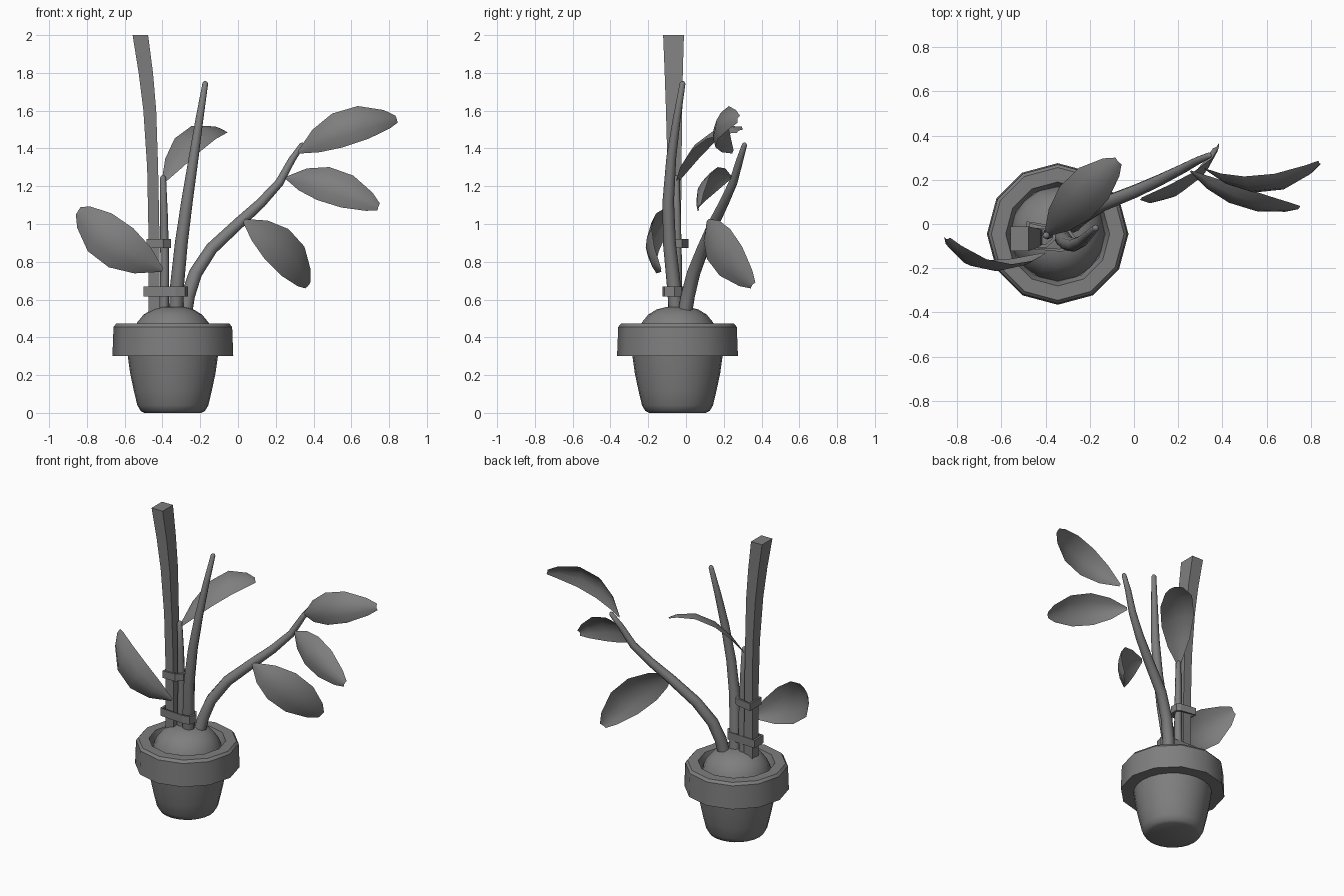
import bpy, bmesh, math
from mathutils import Vector

cube = bpy.data.objects.get("Cube")
if cube:
    bpy.data.objects.remove(cube, do_unlink=True)

GREY = (0.21, 0.21, 0.21, 1)
mat = bpy.data.materials.new("plain grey")
mat.use_nodes = True
mat.diffuse_color = GREY
mat.node_tree.nodes["Principled BSDF"].inputs["Base Color"].default_value = GREY

POT = Vector((-0.345, -0.045, 0))


def finish(name, bm, angle):
    """Turn a bmesh into an object with smooth shading below the given angle."""
    bmesh.ops.recalc_face_normals(bm, faces=bm.faces)
    mesh = bpy.data.meshes.new(name)
    bm.to_mesh(mesh)
    bm.free()
    mesh.materials.append(mat)
    ob = bpy.data.objects.new(name, mesh)
    bpy.context.collection.objects.link(ob)
    if angle:
        bpy.ops.object.select_all(action='DESELECT')
        ob.select_set(True)
        bpy.context.view_layer.objects.active = ob
        bpy.ops.object.shade_smooth_by_angle(angle=math.radians(angle))


def loft(bm, rings, closed=True, caps=False):
    """Bridge successive rings of points with quads."""
    rows = [[bm.verts.new(p) for p in ring] for ring in rings]
    n = len(rows[0])
    for a, b in zip(rows, rows[1:]):
        for i in range(n if closed else n - 1):
            j = (i + 1) % n
            bm.faces.new((a[i], a[j], b[j], b[i]))
    if caps:
        bm.faces.new(rows[0])
        bm.faces.new(rows[-1])


def lathe(name, profile, sides, angle):
    bm = bmesh.new()
    turn = [math.tau * i / sides for i in range(sides)]
    loft(bm, [[POT + Vector((r * math.cos(t), r * math.sin(t), z)) for t in turn]
              for r, z in profile], caps=True)
    finish(name, bm, angle)


def stem(name, path, radii, sides=8):
    """Round tube along a path, tapering faster towards its tip."""
    bm = bmesh.new()
    pts = [Vector(p) for p in path]
    last = len(pts) - 1
    rings = []
    for i, p in enumerate(pts):
        d = (pts[min(i + 1, last)] - pts[max(i - 1, 0)]).normalized()
        u = d.cross(Vector((0, 1, 0))).normalized()
        v = d.cross(u)
        r = radii[0] + (radii[1] - radii[0]) * (i / last) ** 1.6
        rings.append([p + r * (u * math.cos(math.tau * k / sides) + v * math.sin(math.tau * k / sides))
                      for k in range(sides)])
    # small rounded tip
    tip = pts[-1] + d * radii[1] * 0.7
    rings.append([tip + (q - pts[-1]) * 0.5 for q in rings[-1]])
    loft(bm, rings, caps=True)
    finish(name, bm, 60)


def leaf(name, base, mid, tip, half, cup=0.04):
    """Thin arched sheet; half points to the edge, the midrib bulges up and forward."""
    a, m, c, half = map(Vector, (base, mid, tip, half))
    b = 2 * m - (a + c) / 2
    rib = half.cross(c - a).normalized() * cup
    if rib.dot(Vector((0, -1, 1))) < 0:
        rib.negate()
    widths = ((0, .08), (.18, .66), (.4, .99), (.66, .96), (.9, .54), (1, .2))
    bm = bmesh.new()
    rings = []
    for t, w in widths:
        p = a * (1 - t) ** 2 + b * 2 * t * (1 - t) + c * t * t
        rings.append([p + w * (half * s + rib * (1 - s * s)) for s in (-1, -.5, 0, .5, 1)])
    loft(bm, rings, closed=False)
    finish(name, bm, 60)


def band(name, outline, z0, z1, wall=0.015):
    """Flat tie wrapped round the stems."""
    mid = sum((Vector(p) for p in outline), Vector((0, 0))) / len(outline)
    inner = [Vector(p) + (mid - Vector(p)).normalized() * wall for p in outline]
    levels = ((inner, z0), (outline, z0), (outline, z1), (inner, z1), (inner, z0))
    bm = bmesh.new()
    loft(bm, [[(p[0], p[1], z) for p in ring] for ring, z in levels])
    bmesh.ops.remove_doubles(bm, verts=bm.verts, dist=1e-5)
    finish(name, bm, 0)


# Pot, rim and soil
lathe("pot_body", [(.15, 0), (.17, .01), (.188, .04), (.207, .12), (.226, .21), (.24, .31)], 24, 50)
lathe("pot_rim", [(.225, .3), (.32, .3), (.314, .455), (.3, .472), (.235, .472), (.215, .41)], 12, 35)
lathe("soil_mound", [(.215, .4), (.205, .44), (.188, .48), (.155, .52), (.11, .548), (.06, .56), (.01, .564)], 16, 60)

# Square support stake
bm = bmesh.new()
stake = ((.5, -.444, -.06, .031, .034), (1.0, -.446, -.06, .029, .034), (1.3, -.452, -.061, .029, .037),
         (1.6, -.467, -.063, .034, .043), (1.8, -.488, -.065, .038, .048), (2.0, -.517, -.066, .041, .055))
loft(bm, [[(x + sx * hx, y + sy * hy, z) for sx, sy in ((-1, -1), (1, -1), (1, 1), (-1, 1))]
          for z, x, y, hx, hy in stake], caps=True)
finish("support_stake", bm, 0)

# Stems
stem("short_stem", [(-.392, -.045, .5), (-.388, -.045, .8), (-.392, -.048, 1.05), (-.397, -.052, 1.245)], (.025, .016))
stem("tall_stem", [(-.33, -.05, .5), (-.322, -.065, .68), (-.3, -.088, .9), (-.27, -.094, 1.12),
                   (-.235, -.078, 1.35), (-.205, -.05, 1.55), (-.173, -.018, 1.745)], (.038, .015))
stem("branch_stem", [(-.285, -.01, .5), (-.265, .01, .62), (-.225, .04, .74), (-.14, .09, .87), (.01, .15, 1.01),
                     (.12, .2, 1.11), (.22, .25, 1.22), (.285, .285, 1.34), (.34, .31, 1.42)], (.038, .014))

# Ties
band("lower_tie", [(-.5, -.11), (-.33, -.125), (-.28, -.115), (-.265, -.06), (-.29, -.025), (-.5, -.015)], .615, .668)
band("upper_tie", [(-.485, -.108), (-.395, -.106), (-.355, -.07), (-.355, -.02), (-.38, -.005), (-.485, .012)], .872, .92)

# Leaves
leaf("left_low_leaf", (-.4, -.13, .755), (-.665, -.17, .905), (-.845, -.06, 1.07), (.066, -.008, .104))
leaf("back_leaf", (-.4, -.05, 1.215), (-.235, .13, 1.45), (-.07, .285, 1.49), (-.068, .075, .035), .03)
leaf("branch_top_leaf", (.32, .25, 1.38), (.58, .185, 1.515), (.84, .28, 1.555), (-.03, .03, .09))
leaf("branch_middle_leaf", (.255, .24, 1.245), (.5, .12, 1.2), (.745, .075, 1.09), (.033, .03, .088))
leaf("branch_low_leaf", (.03, .115, 1.02), (.24, .195, .86), (.37, .355, .675), (.064, .062, .08), .03)
